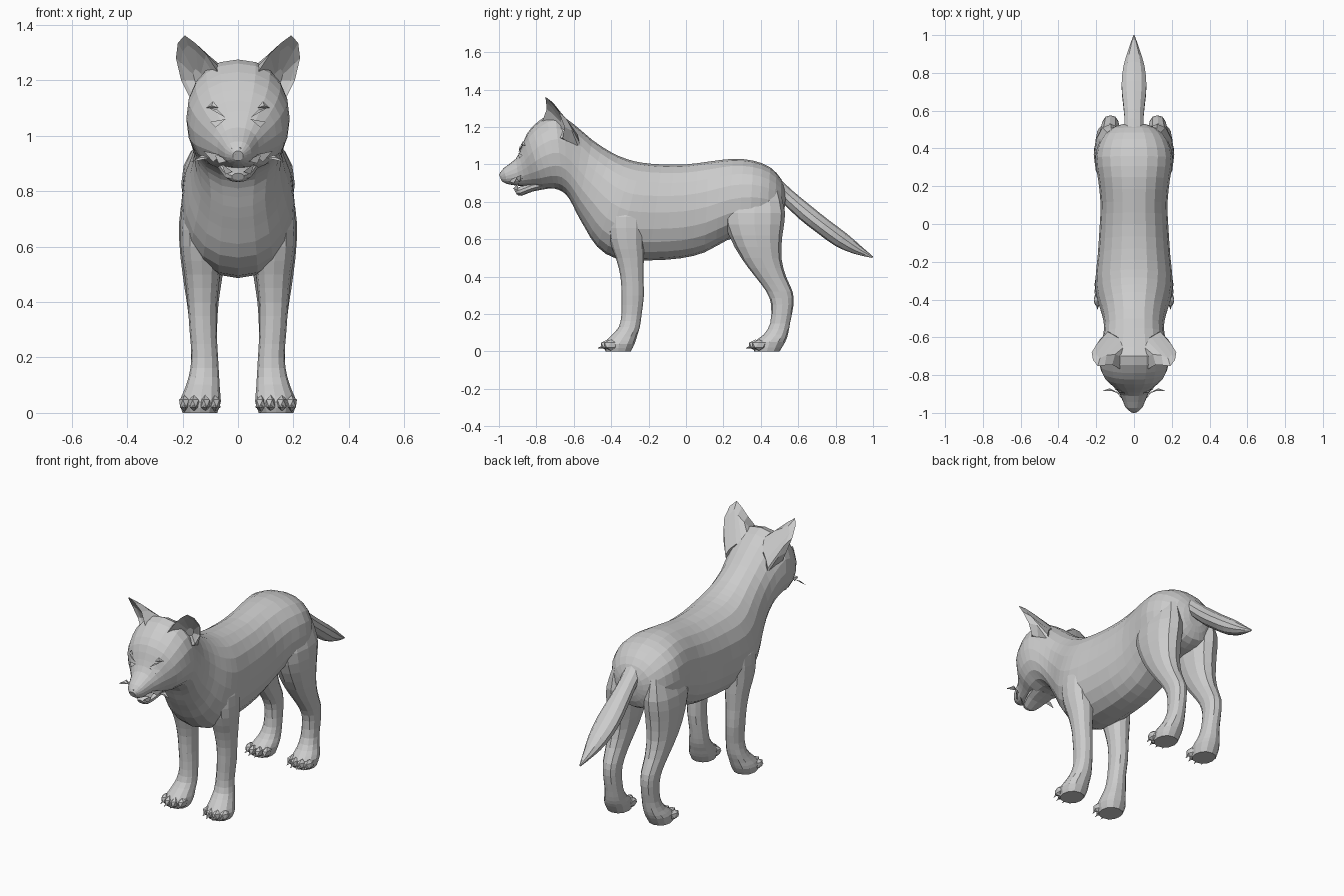
import bpy, bmesh, math
from mathutils import Vector, Matrix


def finish(bm, name, mirror=False):
    bmesh.ops.recalc_face_normals(bm, faces=bm.faces)
    me = bpy.data.meshes.new(name)
    bm.to_mesh(me)
    bm.free()
    ob = bpy.data.objects.new(name, me)
    bpy.context.collection.objects.link(ob)
    if mirror:
        ob.modifiers.new("Mirror", 'MIRROR')
    return ob


def refine(rows):
    """Insert a smooth in-between row for every pair of rows."""
    out = []
    for i in range(len(rows) - 1):
        p = rows[max(i - 1, 0)]
        a, b = rows[i], rows[i + 1]
        q = rows[min(i + 2, len(rows) - 1)]
        out.append(a)
        out.append([(9 * (s + t) - r - u) / 16 for r, s, t, u in zip(p, a, b, q)])
    return out + [rows[-1]]


def ring(c, u, v, sides, n=2.0):
    """Super-ellipse section with half axes u and v."""
    pts = []
    for k in range(sides):
        a = 2 * math.pi * k / sides
        ca, sa = math.cos(a), math.sin(a)
        pts.append(c + u * math.copysign(abs(ca) ** (2 / n), ca)
                   + v * math.copysign(abs(sa) ** (2 / n), sa))
    return pts


def loft(bm, rings):
    vs = [[bm.verts.new(p) for p in r] for r in rings]
    for a, b in zip(vs, vs[1:]):
        for k in range(len(a)):
            j = (k + 1) % len(a)
            bm.faces.new((a[k], a[j], b[j], b[k]))
    bm.faces.new(vs[0])
    bm.faces.new(vs[-1])
    return vs


def spine_loft(name, rows, sides, n):
    """Rows: top y, top z, bottom y, bottom z, half width."""
    rings = []
    for ty, tz, by, bz, w in refine(rows):
        t, b = Vector((0, ty, tz)), Vector((0, by, bz))
        rings.append(ring((t + b) / 2, (t - b) / 2, Vector((w, 0, 0)), sides, n))
    bm = bmesh.new()
    loft(bm, rings)
    return finish(bm, name)


def leg(name, rows):
    """Rows: z, front y, back y, inner x, outer x."""
    rings = []
    for z, y0, y1, x0, x1 in refine(rows):
        rings.append(ring(Vector(((x0 + x1) / 2, (y0 + y1) / 2, z)),
                          Vector(((x1 - x0) / 2, 0, 0)),
                          Vector((0, (y1 - y0) / 2, 0)), 12, 2.2))
    bm = bmesh.new()
    loft(bm, rings)
    finish(bm, name, True)


def shards(name, tris, thick=0.006):
    """Thin triangular slivers, mirrored to both sides."""
    bm = bmesh.new()
    for tri in tris:
        a = [bm.verts.new(p) for p in tri]
        nrm = (a[1].co - a[0].co).cross(a[2].co - a[0].co).normalized()
        tip = bm.verts.new((a[0].co + a[1].co + a[2].co) / 3 + nrm * thick)
        bm.faces.new(a)
        for k in range(3):
            bm.faces.new((a[k], a[(k + 1) % 3], tip))
    finish(bm, name, True)


# head, neck and torso in one skin
spine_loft("body", [
    (-1.0, .945, -.985, .91, .018), (-.975, .98, -.955, .895, .048),
    (-.91, 1.03, -.89, .885, .075), (-.88, 1.09, -.82, .88, .115),
    (-.85, 1.165, -.76, .87, .16), (-.79, 1.23, -.70, .87, .183),
    (-.70, 1.275, -.655, .85, .185), (-.60, 1.215, -.62, .81, .168),
    (-.50, 1.13, -.585, .74, .158), (-.40, 1.065, -.54, .66, .172),
    (-.32, 1.03, -.475, .56, .195), (-.24, 1.01, -.37, .495, .205),
    (-.13, 1.0, -.20, .487, .192), (0, 1.0, -.03, .498, .182),
    (.12, 1.015, .10, .53, .177), (.25, 1.03, .22, .595, .19),
    (.36, 1.02, .34, .63, .205), (.45, .985, .43, .64, .18),
    (.51, .92, .50, .67, .125), (.535, .85, .525, .74, .05)], 20, 2.2)

# lower jaw
spine_loft("lower_jaw", [
    (-.92, .865, -.905, .84, .022), (-.89, .88, -.88, .832, .045),
    (-.84, .90, -.82, .855, .065), (-.76, .93, -.74, .87, .08)], 10, 2.0)

# tail
spine_loft("tail", [
    (.46, .965, .46, .84, .06), (.56, .868, .53, .78, .052),
    (.66, .785, .61, .705, .06), (.76, .705, .70, .635, .069),
    (.86, .63, .80, .563, .058), (.94, .56, .90, .522, .03),
    (1.0, .508, .996, .5, .004)], 10, 2.0)

# legs
leg("front_leg", [
    (.82, -.38, -.24, .11, .17), (.72, -.42, -.22, .07, .205),
    (.60, -.41, -.225, .06, .207), (.50, -.375, -.225, .065, .193),
    (.40, -.35, -.228, .075, .182), (.30, -.345, -.225, .077, .175),
    (.20, -.345, -.237, .072, .168), (.13, -.36, -.247, .068, .178),
    (.08, -.405, -.262, .065, .195), (.04, -.44, -.275, .062, .21),
    (.0, -.43, -.295, .075, .20)])
leg("hind_leg", [
    (.86, .26, .50, .08, .16), (.74, .20, .53, .04, .207),
    (.62, .23, .515, .04, .212), (.50, .295, .51, .055, .2),
    (.40, .37, .535, .07, .185), (.32, .43, .57, .075, .175),
    (.25, .455, .575, .078, .17), (.15, .45, .556, .075, .17),
    (.09, .415, .545, .07, .185), (.05, .365, .53, .065, .203),
    (.0, .365, .50, .075, .198)])

# toes and claws
for name, y in (("front_toes", -.42), ("hind_toes", .372)):
    bm = bmesh.new()
    for x, back in ((.083, .018), (.118, 0), (.158, 0), (.193, .018)):
        m = Matrix.Translation((x, y + back, .034)) @ Matrix.Diagonal((.022, .04, .03, 1))
        bmesh.ops.create_icosphere(bm, subdivisions=1, radius=1, matrix=m)
        m = (Matrix.Translation((x, y + back - .036, .022))
             @ Matrix.Rotation(math.radians(105), 4, 'X'))
        bmesh.ops.create_cone(bm, cap_ends=True, segments=4, radius1=.009,
                              radius2=.001, depth=.03, matrix=m)
    finish(bm, name, True)

# ears: forward-facing cups that blend into the back of the skull
rim = [(.07, -.77, 1.225), (.115, -.745, 1.295), (.155, -.748, 1.335),
       (.192, -.752, 1.362), (.217, -.72, 1.335), (.224, -.68, 1.28),
       (.205, -.65, 1.20), (.175, -.66, 1.14), (.13, -.75, 1.16)]
back = [(.05, -.71, 1.23), (.10, -.69, 1.285), (.145, -.695, 1.31),
        (.18, -.71, 1.33), (.20, -.69, 1.30), (.20, -.64, 1.245),
        (.18, -.61, 1.18), (.155, -.63, 1.12), (.11, -.70, 1.13)]
base = [(.02, -.68, 1.22), (.04, -.64, 1.23), (.06, -.61, 1.20),
        (.09, -.60, 1.19), (.12, -.58, 1.16), (.14, -.57, 1.12),
        (.13, -.57, 1.08), (.12, -.60, 1.08), (.08, -.66, 1.10)]
hollow = Vector((.14, -.66, 1.20))
inner = [Vector(p).lerp(hollow, .22) + Vector((0, .01, 0)) for p in rim]
deep = [Vector(p).lerp(hollow, .75) + Vector((0, .015, 0)) for p in rim]
bm = bmesh.new()
loft(bm, [base, back, rim, inner, deep])
finish(bm, "ear", True)

# nose
bm = bmesh.new()
bmesh.ops.create_icosphere(bm, subdivisions=1, radius=1,
                           matrix=Matrix.Translation((0, -.975, .945))
                           @ Matrix.Diagonal((.032, .024, .026, 1)))
finish(bm, "nose")

# eyelids
shards("eyelid", [
    ((.045, -.895, 1.065), (.105, -.872, 1.10), (.075, -.89, 1.095)),
    ((.045, -.897, 1.06), (.10, -.872, 1.05), (.08, -.892, 1.03)),
    ((.07, -.885, 1.10), (.115, -.855, 1.10), (.09, -.872, 1.125))])

# lip and cheek tufts
shards("lip_tuft", [
    ((.03, -.955, .91), (.085, -.90, .935), (.07, -.92, .90)),
    ((.06, -.91, .93), (.125, -.88, .945), (.09, -.89, .905)),
    ((.10, -.885, .92), (.17, -.885, .905), (.13, -.87, .93)),
    ((.02, -.925, .87), (.06, -.895, .90), (.045, -.90, .86))])
